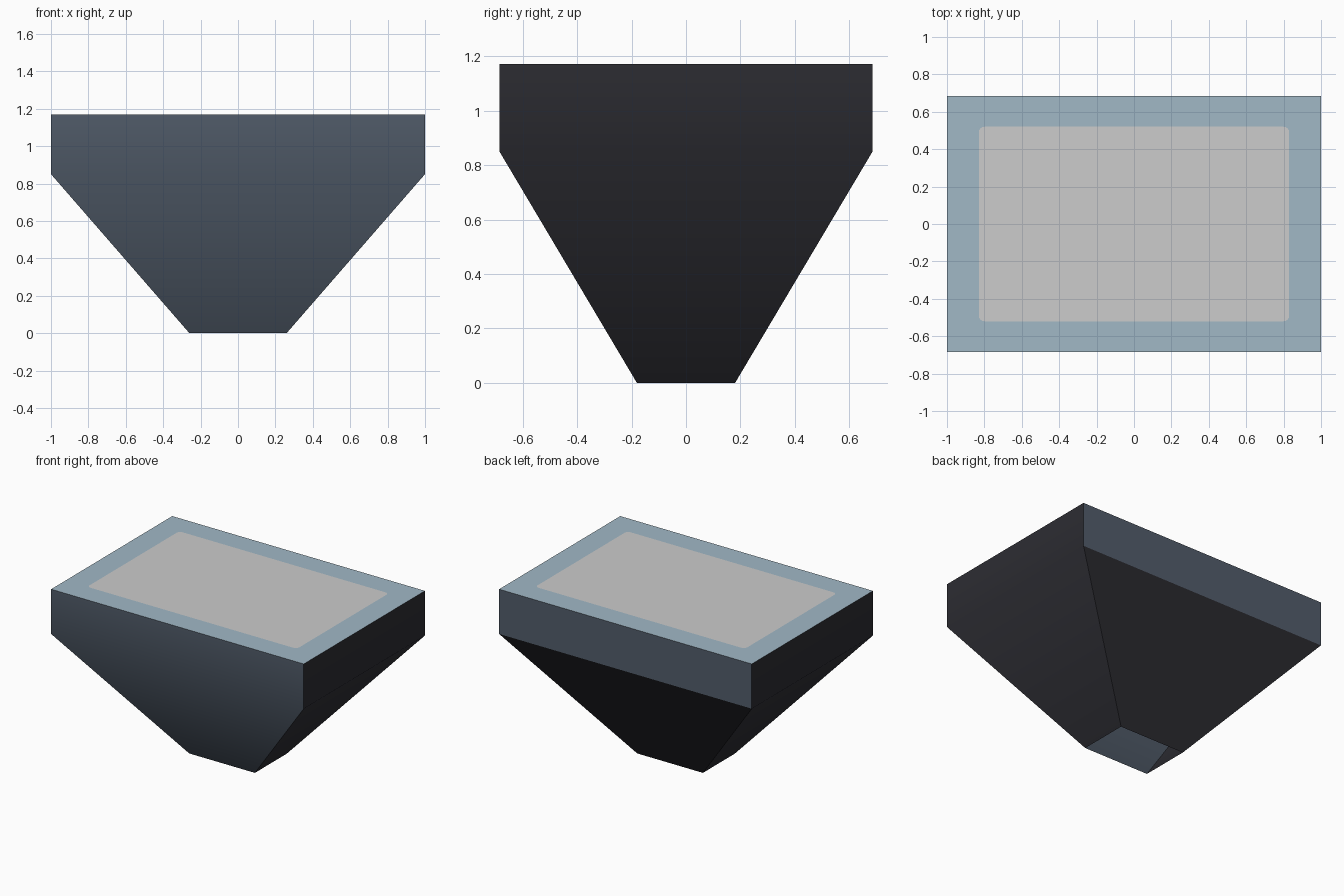
import bpy, bmesh, math

if "Cube" in bpy.data.objects:
    bpy.data.objects.remove(bpy.data.objects["Cube"])


def lin(c):
    c /= 255
    return c / 12.92 if c <= 0.04045 else ((c + 0.055) / 1.055) ** 2.4


def material(name, r, g, b):
    m = bpy.data.materials.new(name)
    m.diffuse_color = (lin(r), lin(g), lin(b), 1)
    m.use_nodes = True
    m.node_tree.nodes["Principled BSDF"].inputs["Base Color"].default_value = m.diffuse_color
    return m


slate = material("slate blue", 82, 93, 107)
charcoal = material("charcoal", 45, 45, 51)
pale_blue = material("pale blue", 161, 184, 198)
light_grey = material("light grey", 204, 204, 204)

HX, HY, TOP = 1.0, 0.685, 1.17


def make_object(name, bm, mats):
    me = bpy.data.meshes.new(name)
    bm.to_mesh(me)
    bm.free()
    for m in mats:
        me.materials.append(m)
    ob = bpy.data.objects.new(name, me)
    bpy.context.collection.objects.link(ob)
    return ob


# Tapered body: thin walls, open at the bottom
bm = bmesh.new()
rings = []
for hx, hy, z in ((0.26, 0.18, 0), (HX, HY, 0.85), (HX, HY, TOP)):
    rings.append([bm.verts.new((sx * hx, sy * hy, z))
                  for sx, sy in ((-1, -1), (1, -1), (1, 1), (-1, 1))])
for level in range(2):
    lo, hi = rings[level], rings[level + 1]
    for i in range(4):          # front, right, back, left
        j = (i + 1) % 4
        f = bm.faces.new((lo[i], lo[j], hi[j], hi[i]))
        f.smooth = True
        # front wall and the upper back band are slate, the rest charcoal
        f.material_index = 0 if i == 0 or (i == 2 and level == 1) else 1
# sharp edges everywhere except the fold of the front and side walls
for e in bm.edges:
    a, b = e.verts
    fold = abs(a.co.z - 0.85) < 1e-4 and abs(b.co.z - 0.85) < 1e-4
    back = a.co.y > 0 and b.co.y > 0
    e.smooth = fold and not back
make_object("tapered_body", bm, [slate, charcoal])

# Flat lid: pale rim around a rounded grey panel, flush with each other
bm = bmesh.new()
PX, PY, R, N = 0.83, 0.52, 0.03, 4
outer, arcs = [], []
for k, (sx, sy) in enumerate(((1, 1), (-1, 1), (-1, -1), (1, -1))):
    outer.append(bm.verts.new((sx * HX, sy * HY, TOP)))
    arc = []
    for s in range(N + 1):
        t = math.pi / 2 * (k + s / N)
        arc.append(bm.verts.new((sx * (PX - R) + R * math.cos(t),
                                 sy * (PY - R) + R * math.sin(t), TOP)))
    arcs.append(arc)
bm.faces.new([v for arc in arcs for v in arc]).material_index = 1
for k in range(4):
    n = (k + 1) % 4
    for s in range(N):
        bm.faces.new((outer[k], arcs[k][s + 1], arcs[k][s]))
    bm.faces.new((outer[k], outer[n], arcs[n][0], arcs[k][-1]))
for f in bm.faces:
    f.normal_update()
    if f.normal.z < 0:
        f.normal_flip()
make_object("lid_panel", bm, [pale_blue, light_grey])
